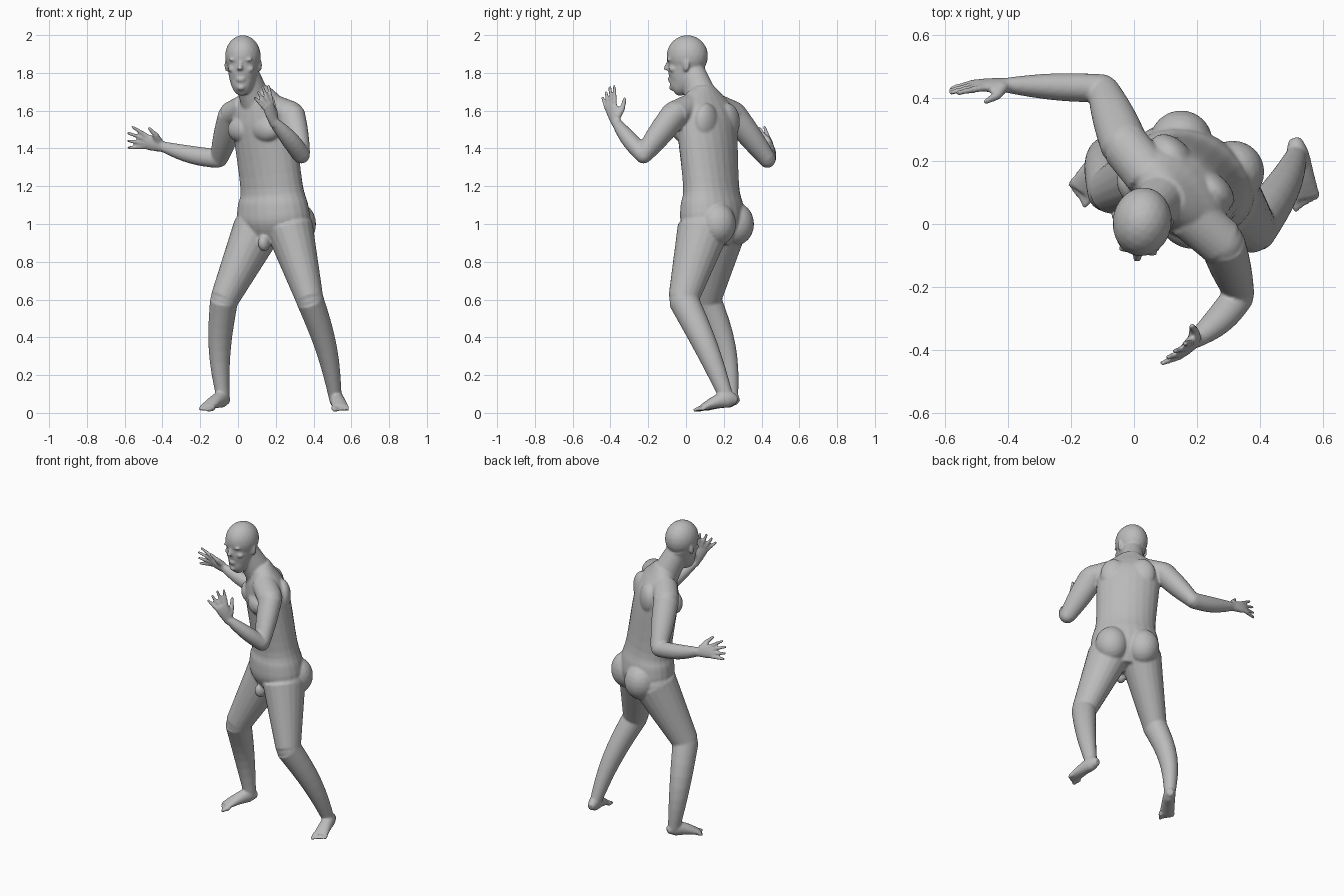
import bpy, bmesh, math
from mathutils import Vector, Matrix

cube = bpy.data.objects.get("Cube")
if cube:
    bpy.data.objects.remove(cube, do_unlink=True)

skin = bpy.data.materials.new("grey_skin")
skin.use_nodes = True
skin.diffuse_color = (.5, .5, .5, 1)
skin.node_tree.nodes["Principled BSDF"].inputs["Base Color"].default_value = skin.diffuse_color

bm = bmesh.new()
UP = Vector((0, 0, 1))
BOTH_SIDES = (-1, 1)


def left_of(yaw):
    angle = math.radians(yaw)
    return Vector((math.cos(angle), -math.sin(angle), 0))


def front_of(yaw):
    return left_of(yaw + 90)


def wave(t):
    return math.sin(math.pi * t)


def spline(a, b, c, d, t):
    """Smooth value between b and c."""
    bend = (c - a) * t + (2 * a - 5 * b + 4 * c - d) * t * t + (3 * (b - c) + d - a) * t ** 3
    return b + bend / 2


def loft(stations, steps=4, sides=20):
    """Closed tube through (center, half width, half depth, side direction) stations."""
    last = len(stations) - 1
    rows = []
    for i in range(last):
        near = [stations[min(max(i + k, 0), last)] for k in (-1, 0, 1, 2)]
        rows += [[spline(*values, s / steps) for values in zip(*near)] for s in range(steps)]
    rows.append(stations[last])
    rings = []
    for i, (center, width, depth, side) in enumerate(rows):
        ahead = rows[min(i + 1, len(rows) - 1)][0]
        behind = rows[max(i - 1, 0)][0]
        along = (ahead - behind).normalized()
        u = (side - along * side.dot(along)).normalized()
        v = along.cross(u)
        angles = [math.tau * k / sides for k in range(sides)]
        rings.append([bm.verts.new(center + u * width * math.cos(a) + v * depth * math.sin(a))
                      for a in angles])
    for low, high in zip(rings, rings[1:]):
        for k in range(sides):
            bm.faces.new((low[k - 1], low[k], high[k], high[k - 1]))
    bm.faces.new(rings[0][::-1])
    bm.faces.new(rings[-1])


def bump(center, yaw, width, depth, height):
    """Ellipsoid muscle or feature, turned to the yaw."""
    place = Matrix.Translation(center) @ Matrix.Rotation(-math.radians(yaw), 4, 'Z')
    place = place @ Matrix.Diagonal((width, depth, height, 1))
    bmesh.ops.create_icosphere(bm, subdivisions=3, radius=1, matrix=place)


def bone(start, end, r_start, r_end, side, swell=0, shift=Vector(), flat=1.1):
    """Tapered limb part; swell and shift shape the muscle in its middle."""
    steps = 8
    stations = []
    for i in range(steps + 1):
        t = i / steps
        radius = r_start + (r_end - r_start) * t + swell * wave(t)
        stations.append((start.lerp(end, t) + shift * wave(t), radius, radius * flat, side))
    loft(stations, 1)


def ball(center, radius):
    bump(center, 0, radius, radius, radius)


def digit(start, end, radius, side):
    bone(start, end, radius, radius * .7, side, flat=1)
    ball(end, radius * .7)


def limb(joints, radii, side, swells, shift):
    """Two bones with rounded joints."""
    root, middle, end = joints
    bone(root, middle, radii[0], radii[1], side, swells[0])
    bone(middle, end, radii[1], radii[2], side, swells[1], shift)
    ball(root, radii[0])
    ball(middle, radii[1])


def hand(wrist, fingers, thumb, palm):
    """Open hand with spread fingers."""
    f, t, p = fingers.normalized(), thumb.normalized(), palm.normalized()
    loft([(wrist + f * reach, width, depth, t) for reach, width, depth in
          ((-.02, .026, .023), (.06, .041, .02), (.1, .04, .014), (.11, .03, .01))])
    for k in range(4):
        spread = 1.5 - k
        knuckle = wrist + f * .095 + t * spread * .021
        aim = (f + t * spread * .2 + p * (.1 + .08 * k)).normalized()
        digit(knuckle, knuckle + aim * (.1 - .01 * abs(k - 1)), .0125, t)
    root = wrist + f * .025 + t * .02
    knuckle = root + f * .03 + t * .035 + p * .02
    bone(root, knuckle, .02, .015, p)
    digit(knuckle, knuckle + f * .04 + t * .025 + p * .01, .014, p)


def foot(heel, toe, inner):
    """Foot from heel to toes; inner is the side sign of the big toe."""
    along = (toe - heel).normalized()
    side = along.cross(UP).normalized() * inner
    loft([(heel.lerp(toe, t) + UP * lift, width, depth, side) for t, lift, width, depth in
          ((0, .02, .02, .02), (.2, .035, .035, .045), (.5, .03, .04, .035), (.85, .01, .046, .016))])
    for k in range(5):
        start = heel.lerp(toe, .78) + side * (.036 - .018 * k) + UP * .008
        digit(start, start + along * (.045 - .006 * k) - UP * .006, .011 if k else .016, side)


# Torso: the spine bends forward and twists from hips to shoulders
pelvis, collar = Vector((.19, .14, .9)), Vector((.1, .09, 1.7))


def spine(height):
    t = (height - pelvis.z) / (collar.z - pelvis.z)
    center = pelvis.lerp(collar, t * t)
    center.z = height
    return center, 28 + 18 * t


trunk = []
for height, width, depth in ((.89, .1, .09), (1, .2, .15), (1.1, .2, .15), (1.2, .18, .13),
                             (1.5, .19, .13), (1.6, .19, .11), (1.67, .13, .08), (1.72, .07, .06)):
    center, yaw = spine(height)
    trunk.append((center, width, depth, left_of(yaw)))
loft(trunk, sides=24)

# Chest, shoulder blades, buttocks and groin
for s in BOTH_SIDES:
    center, yaw = spine(1.5)
    chest = center + left_of(yaw) * s * .085
    bump(chest + front_of(yaw) * .08, yaw, .09, .06, .07)
    bump(chest - front_of(yaw) * .07 + UP * .04, yaw, .08, .05, .1)
    center, yaw = spine(1)
    bump(center + left_of(yaw) * s * .095 - front_of(yaw) * .085, yaw, .1, .1, .115)
bump(pelvis + front_of(28) * .11, 28, .03, .04, .045)

# Neck
bone(Vector((.095, .09, 1.65)), Vector((.03, .02, 1.83)), .08, .064, left_of(25))

# Head: skull and tapering jaw
YAW = 8
skull = Vector((.026, .007, 1.89))


def on_face(side, ahead, drop):
    return skull + left_of(YAW) * side + front_of(YAW) * ahead - UP * drop


bump(skull, YAW, .094, .11, .11)
loft([(on_face(0, ahead, drop), width, depth, left_of(YAW)) for ahead, drop, width, depth in
      ((.07, .19, .025, .025), (.055, .175, .045, .05), (.025, .13, .067, .08), (.005, .05, .083, .1))])

# Nose, lips and chin
bone(on_face(0, .1, .03), on_face(0, .113, .075), .008, .016, left_of(YAW))
for drop in (.118, .13):
    bump(on_face(0, .093, drop), YAW, .024, .012, .006)
bump(on_face(0, .08, .168), YAW, .022, .018, .016)

# Brows, cheeks and ears
for s in BOTH_SIDES:
    bump(on_face(s * .035, .09, .02), YAW + s * 15, .03, .014, .008)
    bump(on_face(s * .045, .07, .07), YAW, .025, .022, .018)
    bump(on_face(s * .088, -.005, .05), YAW + s * 25, .01, .02, .034)

# Arms: right one reaching aside, left one raised in guard
ARM_RADII = (.07, .045, .025)
ARM_SWELLS = (.005, .008)
right_wrist = Vector((-.4, .44, 1.41))
limb((Vector((-.03, .25, 1.58)), Vector((-.1, .43, 1.345)), right_wrist),
     ARM_RADII, left_of(60), ARM_SWELLS, UP * -.01)
hand(right_wrist, Vector((-1, 0, .3)), Vector((.3, -.3, 1)), Vector((0, -1, -.2)))

left_wrist = Vector((.19, -.37, 1.54))
limb((Vector((.28, -.06, 1.58)), Vector((.335, -.225, 1.365)), left_wrist),
     ARM_RADII, left_of(120), ARM_SWELLS, left_of(45) * .01)
hand(left_wrist, Vector((-.3, -.3, .9)), Vector((.5, .6, .4)), Vector((-.7, .6, 0)))

# Shoulder caps running from the collar into the arms
for shoulder in (Vector((-.03, .25, 1.58)), Vector((.28, -.06, 1.58))):
    bone(collar.lerp(shoulder, .4) - UP * .03, shoulder, .07, .07, UP)

# Legs: stepping wide, knees bent
LEG_RADII = (.125, .073, .034)
LEG_SWELLS = (0, .004)
limb((Vector((.1, .185, .97)), Vector((-.073, .108, .6)), Vector((-.08, .24, .08))),
     LEG_RADII, left_of(32), LEG_SWELLS, Vector((-.02, .03, 0)))
foot(Vector((-.055, .275, .045)), Vector((-.19, .075, .012)), -1)

limb((Vector((.275, .09, .97)), Vector((.38, -.015, .6)), Vector((.515, .215, .08))),
     LEG_RADII, left_of(5), LEG_SWELLS, Vector((.02, .01, 0)))
foot(Vector((.51, .27, .045)), Vector((.55, .05, .012)), 1)

# Fuse all parts into one smooth skin
bmesh.ops.recalc_face_normals(bm, faces=bm.faces)
mesh = bpy.data.meshes.new("body")
bm.to_mesh(mesh)
bm.free()
mesh.materials.append(skin)
body = bpy.data.objects.new("body", mesh)
bpy.context.collection.objects.link(body)
fuse = body.modifiers.new("fuse", 'REMESH')
fuse.mode = 'VOXEL'
fuse.voxel_size = .0065
fuse.use_smooth_shade = True
relax = body.modifiers.new("relax", 'SMOOTH')
relax.factor = .5
relax.iterations = 6
